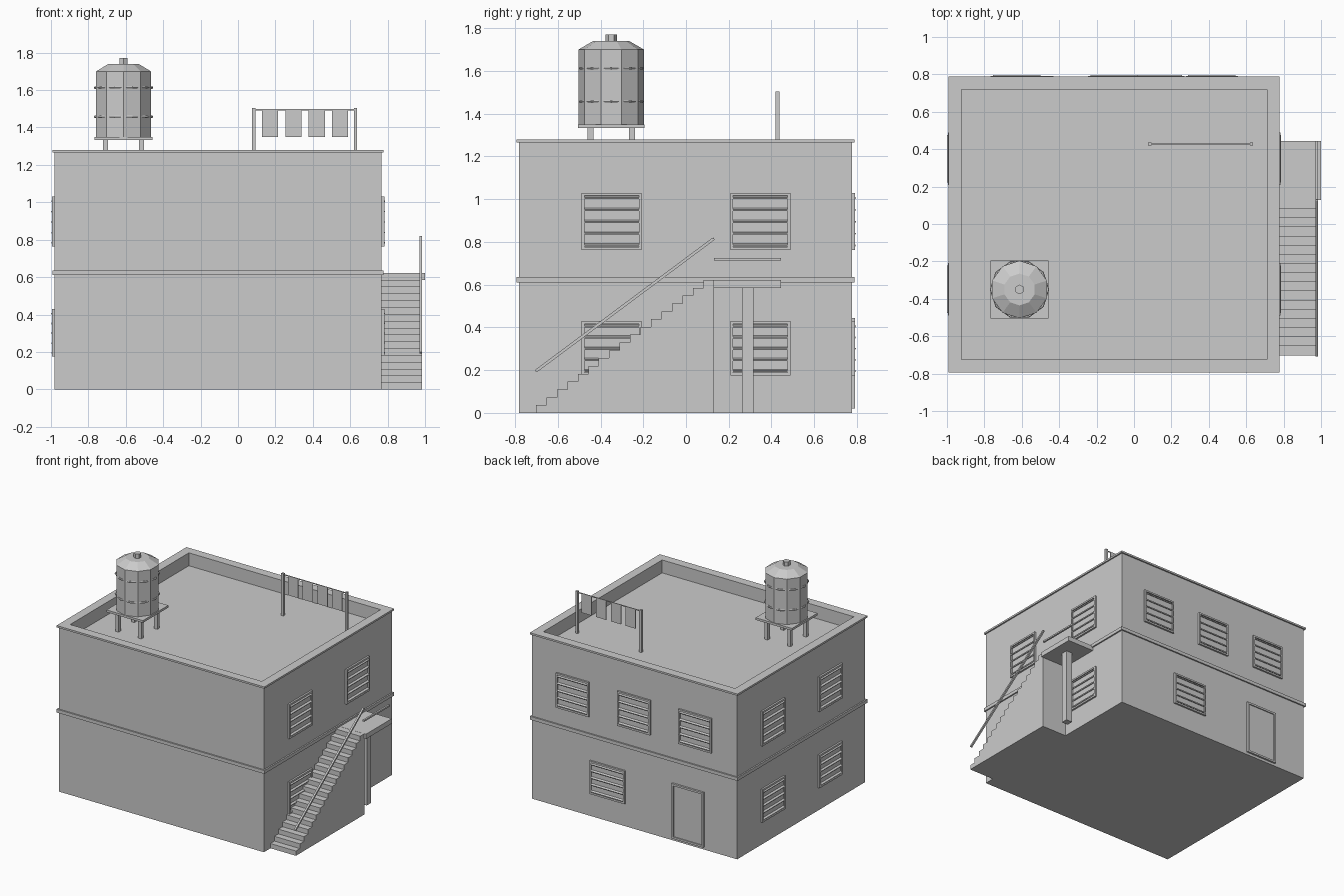
import bpy, bmesh
from math import pi
from mathutils import Matrix, Vector

if "Cube" in bpy.data.objects:
    bpy.data.objects.remove(bpy.data.objects["Cube"])

X0, X1, Y0, Y1 = -0.98, 0.768, -0.782, 0.777   # outer wall planes


def finish(name, bm):
    bmesh.ops.recalc_face_normals(bm, faces=bm.faces[:])
    me = bpy.data.meshes.new(name)
    bm.to_mesh(me)
    bm.free()
    ob = bpy.data.objects.new(name, me)
    bpy.context.collection.objects.link(ob)
    return ob


def add_box(bm, lo, hi, tilt=0):
    """Box between two corners, optionally tilted about its local x axis."""
    lo, hi = Vector(lo), Vector(hi)
    m = (Matrix.Translation((lo + hi) / 2) @ Matrix.Rotation(tilt, 4, 'X')
         @ Matrix.Diagonal((*(hi - lo), 1)))
    bmesh.ops.create_cube(bm, size=1, matrix=m)


def box(name, lo, hi):
    bm = bmesh.new()
    add_box(bm, lo, hi)
    return finish(name, bm)


def prism(name, pts, x0, x1):
    """Side profile of (y, z) points extruded along x."""
    bm = bmesh.new()
    f = bm.faces.new([bm.verts.new((x0, y, z)) for y, z in pts])
    r = bmesh.ops.extrude_face_region(bm, geom=[f])
    bmesh.ops.translate(bm, vec=(x1 - x0, 0, 0),
                        verts=[v for v in r['geom'] if isinstance(v, bmesh.types.BMVert)])
    return finish(name, bm)


def ring(name, out, t, z0, z1):
    """Rectangular band round the walls: out = overhang, t = thickness."""
    bm = bmesh.new()
    a, b, c, d = X0 - out, X1 + out, Y0 - out, Y1 + out
    loops = []
    for z in (z0, z1):
        for i in (0, t):
            loops.append([bm.verts.new(p) for p in (
                (a + i, c + i, z), (b - i, c + i, z), (b - i, d - i, z), (a + i, d - i, z))])
    lo_o, lo_i, hi_o, hi_i = loops
    for p, q in ((lo_o, hi_o), (hi_o, hi_i), (hi_i, lo_i), (lo_i, lo_o)):
        for k in range(4):
            n = (k + 1) % 4
            bm.faces.new((p[k], p[n], q[n], q[k]))
    return finish(name, bm)


def add_frame(bm, w, z0, z1, t, d):
    """Four-sided frame on the local plane y = 0, facing -y."""
    h = w / 2
    add_box(bm, (-h, -d, z0), (-h + t, 0, z1))
    add_box(bm, (h - t, -d, z0), (h, 0, z1))
    add_box(bm, (-h + t, -d, z0), (h - t, 0, z0 + t))
    add_box(bm, (-h + t, -d, z1 - t), (h - t, 0, z1))


def place(ob, loc, angle):
    ob.matrix_world = Matrix.Translation(loc) @ Matrix.Rotation(angle, 4, 'Z')


def window(name, loc, angle, z0, z1, w=0.28):
    bm = bmesh.new()
    add_frame(bm, w, z0, z1, 0.013, 0.014)
    add_box(bm, (-w / 2 + 0.013, -0.004, z0 + 0.013), (w / 2 - 0.013, 0, z1 - 0.013))
    step = (z1 - z0 - 0.045) / 4
    for i in range(5):
        z = z0 + 0.0225 + i * step
        add_box(bm, (-w / 2 + 0.013, -0.018, z - 0.004),
                (w / 2 - 0.013, 0, z + 0.004), 0.4)
    place(finish(name, bm), loc, angle)


# Building shell, parapet and trim bands
box("building_body", (X0, Y0, 0), (X1, Y1, 1.18))
ring("parapet_wall", 0, 0.056, 1.18, 1.268)
ring("parapet_cap", 0.011, 0.068, 1.266, 1.28)
ring("floor_band", 0.011, 0.02, 0.61, 0.636)

# Louvred windows: two per floor on both sides, four at the back
LOW, HIGH = (0.175, 0.43), (0.763, 1.03)
for level, zs in (("lower", LOW), ("upper", HIGH)):
    for i, y in enumerate((-0.348, 0.348)):
        window(f"right_window_{level}_{i}", (X1, y, 0), pi / 2, *zs)
        window(f"left_window_{level}_{i}", (X0, y, 0), -pi / 2, *zs)
for i, x in enumerate((-0.626, -0.105, 0.417)):
    window(f"back_window_upper_{i}", (x, Y1, 0), pi, *HIGH)
window("back_window_lower", (0.12, Y1, 0), pi, *LOW, w=0.3)

# Back door
bm = bmesh.new()
add_frame(bm, 0.27, 0.02, 0.443, 0.015, 0.015)
add_box(bm, (-0.12, -0.007, 0.035), (0.12, 0, 0.428))
place(finish("back_door", bm), (-0.565, Y1, 0), pi)

# Outside staircase, landing, post and handrails
N, YS, YE, ZT = 17, -0.702, 0.13, 0.622
run, rise = (YE - YS) / N, ZT / N
pts = [(YS, 0)]
for i in range(N):
    pts += [(YS + i * run, (i + 1) * rise), (YS + (i + 1) * run, (i + 1) * rise)]
pts.append((YE, 0))
prism("staircase", pts, X1, 0.985)
box("landing", (X1, YE - 0.001, 0.585), (1.0, 0.444, ZT + 0.001))
box("landing_post", (0.86, 0.263, 0), (0.914, 0.316, 0.586))
prism("stair_handrail", [(-0.704, 0.193), (-0.697, 0.191), (0.134, 0.81), (0.13, 0.82),
                         (0.122, 0.818), (-0.708, 0.2)], 0.971, 0.985)
box("landing_handrail", (0.971, 0.13, 0.714), (0.985, 0.444, 0.726))

# Water tank on its stand
CX, CY = -0.612, -0.35
box("tank_platform", (CX - 0.155, CY - 0.155, 1.333), (CX + 0.155, CY + 0.155, 1.35))
for i, (sx, sy) in enumerate(((-1, -1), (1, -1), (1, 1), (-1, 1))):
    x, y = CX + sx * 0.097, CY + sy * 0.097
    box(f"tank_leg_{i}", (x - 0.0135, y - 0.0135, 1.18), (x + 0.0135, y + 0.0135, 1.334))


def cone(name, n, r0, r1, z0, z1):
    bpy.ops.mesh.primitive_cone_add(vertices=n, radius1=r0, radius2=r1, depth=z1 - z0,
                                    location=(CX, CY, (z0 + z1) / 2))
    bpy.context.object.name = name


cone("tank_body", 10, 0.154, 0.154, 1.35, 1.70)
cone("tank_roof", 10, 0.154, 0.085, 1.70, 1.74)
cone("tank_lid", 6, 0.026, 0.026, 1.738, 1.772)
for i, z in enumerate((1.457, 1.613)):
    bpy.ops.mesh.primitive_torus_add(major_segments=10, minor_segments=6, major_radius=0.152,
                                     minor_radius=0.007, location=(CX, CY, z))
    bpy.context.object.name = f"tank_hoop_{i}"

# Clothes line
LY = 0.428
for i, x in enumerate((0.084, 0.628)):
    box(f"line_post_{i}", (x - 0.009, LY - 0.009, 1.18), (x + 0.009, LY + 0.009, 1.505))
box("clothes_wire", (0.084, LY - 0.003, 1.492), (0.628, LY + 0.003, 1.498))
for i in range(4):
    x = 0.172 + i * 0.1245
    box(f"laundry_{i}", (x - 0.043, LY - 0.003, 1.348), (x + 0.043, LY + 0.003, 1.494))
